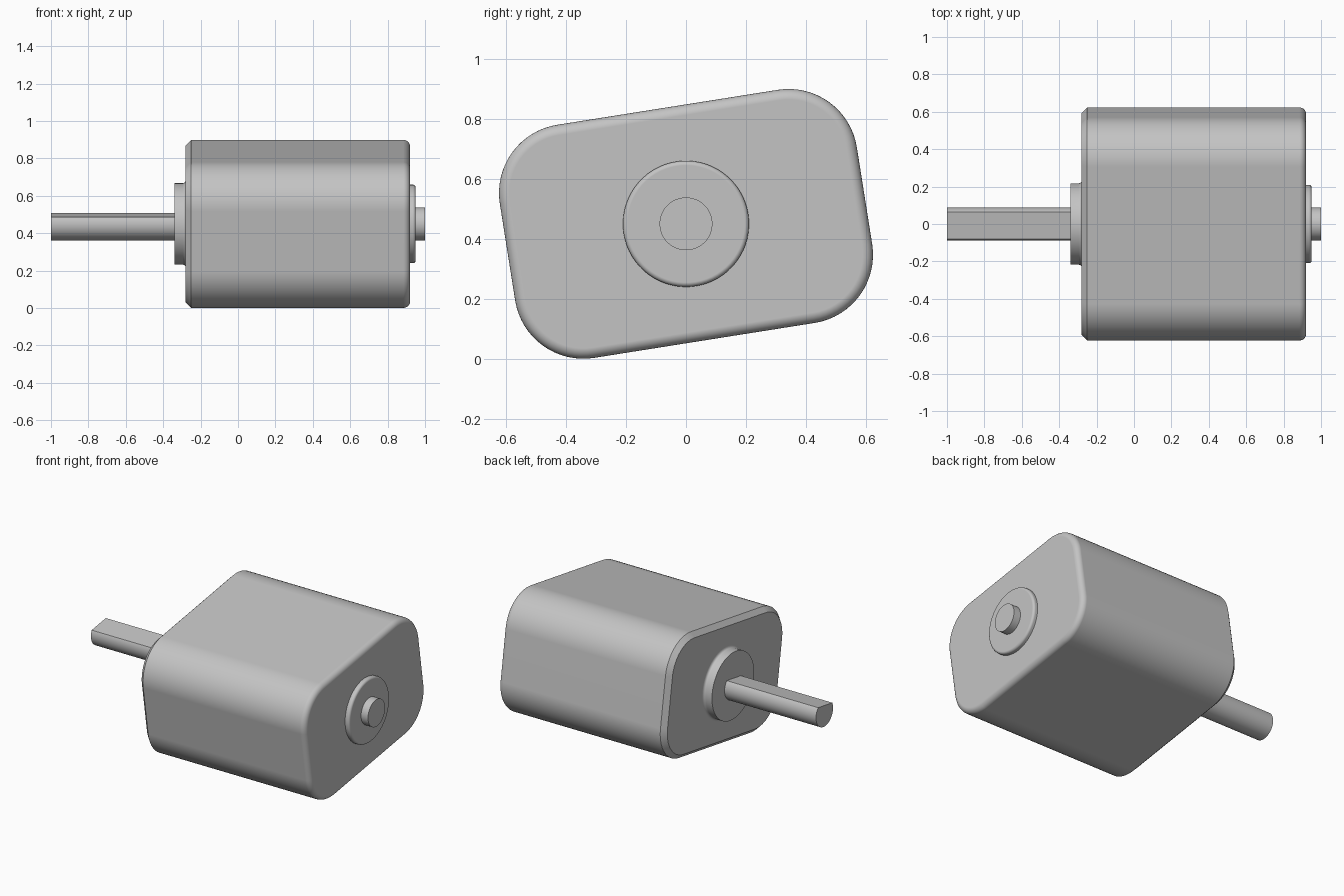
import bpy, bmesh, math
from mathutils import Vector

old = bpy.data.objects.get("Cube")
if old:
    bpy.data.objects.remove(old, do_unlink=True)

AXIS_Z = 0.45
TILT = math.radians(9)

grey = bpy.data.materials.new("plain grey")
grey.use_nodes = True
colour = (0.55, 0.55, 0.55, 1)
grey.diffuse_color = colour
grey.node_tree.nodes["Principled BSDF"].inputs["Base Color"].default_value = colour


def section(x, half_w, half_h, radius, steps=16):
    """Rounded rectangle across the motor axis, tilted about it."""
    points = []
    corners = [(1, 1), (-1, 1), (-1, -1), (1, -1)]
    for i, (sy, sz) in enumerate(corners):
        for k in range(steps + 1):
            a = (i + k / steps) * math.pi / 2
            y = sy * (half_w - radius) + radius * math.cos(a)
            z = sz * (half_h - radius) + radius * math.sin(a)
            points.append((x, y * math.cos(TILT) - z * math.sin(TILT),
                           AXIS_Z + y * math.sin(TILT) + z * math.cos(TILT)))
    return points


def loft(name, sections, flat=None):
    """Skin the sections, cap both ends and optionally mill a flat."""
    bm = bmesh.new()
    rings = [[bm.verts.new(p) for p in s] for s in sections]
    n = len(rings[0])
    for a, b in zip(rings, rings[1:]):
        for i in range(n):
            j = (i + 1) % n
            bm.faces.new((a[i], a[j], b[j], b[i]))
    bm.faces.new(rings[0])
    bm.faces.new(rings[-1])
    bmesh.ops.remove_doubles(bm, verts=bm.verts[:], dist=0.00005)
    if flat is not None:
        normal = Vector((0, -math.sin(TILT), math.cos(TILT)))
        bmesh.ops.bisect_plane(bm, geom=bm.verts[:] + bm.edges[:] + bm.faces[:],
                               plane_co=Vector((0, 0, AXIS_Z)) + normal * flat,
                               plane_no=normal, clear_outer=True)
        bmesh.ops.holes_fill(bm, edges=[e for e in bm.edges if e.is_boundary])
    bmesh.ops.recalc_face_normals(bm, faces=bm.faces[:])
    for f in bm.faces:
        f.smooth = True
    for e in bm.edges:
        e.smooth = e.calc_face_angle(0) < math.radians(30)
    mesh = bpy.data.meshes.new(name)
    bm.to_mesh(mesh)
    bm.free()
    mesh.materials.append(grey)
    obj = bpy.data.objects.new(name, mesh)
    bpy.context.collection.objects.link(obj)
    mod = obj.modifiers.new("even shading", 'WEIGHTED_NORMAL')
    mod.keep_sharp = True
    return obj


def fillet(x_end, radius, steps=6):
    """(x, inset) pairs rounding over an edge that ends at x_end."""
    turns = [k / steps * math.pi / 2 for k in range(steps + 1)]
    return [(x_end - radius * (1 - math.sin(t)), radius * (1 - math.cos(t)))
            for t in turns]


def disc(x, r):
    return section(x, r, r, r)


# Motor can: chamfered at the shaft end, rounded at the rear
can = [(-0.28, 0.03), (-0.25, 0)] + fillet(0.92, 0.035)
loft("motor_can", [section(x, 0.602 - d, 0.393 - d, 0.23 - d) for x, d in can])

# Front bearing boss, flaring slightly where it meets the can
flare = [(-0.28 - 0.015 * (1 - math.sin(t)), 0.218 + 0.015 * (1 - math.cos(t)))
         for t in (k * math.pi / 8 for k in range(5))]
loft("front_boss", [disc(-0.34, 0.218)] + [disc(x, r) for x, r in flare])

# Rear bearing boss with a rounded rim
loft("rear_boss", [disc(0.91, 0.21)] + [disc(x, 0.21 - d) for x, d in fillet(0.95, 0.015)])

# Output shaft with a milled flat, and the rear shaft stub
loft("output_shaft", [disc(-1.0, 0.088), disc(-0.33, 0.088)], flat=0.048)
loft("rear_shaft", [disc(0.94, 0.088), disc(1.0, 0.088)])
